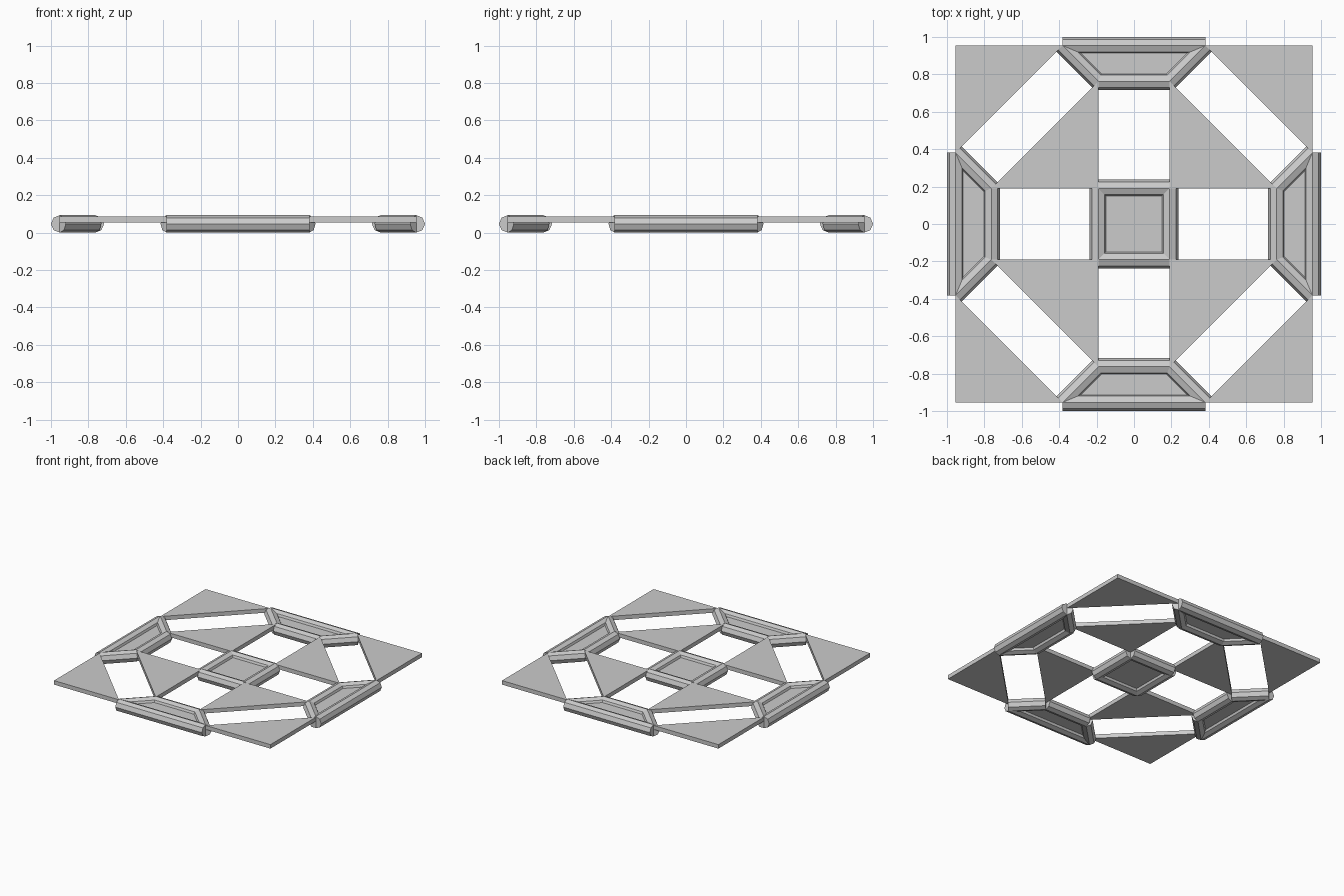
import bpy
import bmesh
from math import pi
from mathutils import Matrix, Vector

if "Cube" in bpy.data.objects:
    bpy.data.objects.remove(bpy.data.objects["Cube"], do_unlink=True)

UNIT = 0.1907        # layout grid step
RADIUS = 0.0465      # rail radius, also the height of the rail axis

grey = bpy.data.materials.new("light_grey")
grey.use_nodes = True
colour = (0.6, 0.6, 0.6, 1)
grey.diffuse_color = colour
grey.node_tree.nodes["Principled BSDF"].inputs["Base Color"].default_value = colour


def finish(name, bm):
    bmesh.ops.recalc_face_normals(bm, faces=bm.faces)
    mesh = bpy.data.meshes.new(name)
    bm.to_mesh(mesh)
    bm.free()
    mesh.materials.append(grey)
    bpy.context.collection.objects.link(bpy.data.objects.new(name, mesh))


def turned(points, quarter):
    rot = Matrix.Rotation(quarter * pi / 2, 3, 'Z')
    return [rot @ Vector((x * UNIT, y * UNIT, 0)) for x, y in points]


def slab(name, points, bottom, top):
    bm = bmesh.new()
    face = bm.faces.new([bm.verts.new(p + Vector((0, 0, bottom))) for p in points])
    result = bmesh.ops.extrude_face_region(bm, geom=[face], use_keep_orig=True)
    moved = [v for v in result["geom"] if isinstance(v, bmesh.types.BMVert)]
    bmesh.ops.translate(bm, verts=moved, vec=(0, 0, top - bottom))
    finish(name, bm)


def rail(name, start, end):
    # Octagonal bar with a ridge along its top
    bm = bmesh.new()
    along = end - start
    direction = along.normalized()
    side = Vector((0, 0, 1)).cross(direction)
    frame = Matrix((side, Vector((0, 0, 1)), direction)).transposed().to_4x4()
    centre = (start + end) / 2 + Vector((0, 0, RADIUS))
    bmesh.ops.create_cone(bm, cap_ends=True, segments=8, radius1=RADIUS,
                          radius2=RADIUS, depth=along.length,
                          matrix=Matrix.Translation(centre) @ frame)
    finish(name, bm)


def framed_panel(name, points):
    # Recessed panel with a rail on every edge
    slab(name + "_panel", points, RADIUS - 0.016, RADIUS + 0.016)
    for i, start in enumerate(points):
        rail(f"{name}_rail_{i + 1}", start, points[(i + 1) % len(points)])


# Centre square
framed_panel("centre", turned([(-1, -1), (1, -1), (1, 1), (-1, 1)], 0))

for q, (edge, corner) in enumerate([("back", "back_left"), ("right", "back_right"),
                                    ("front", "front_right"), ("left", "front_left")]):
    # Trapezoid on each side
    framed_panel(edge, turned([(-1, 4), (1, 4), (2, 5), (-2, 5)], q))
    # Flat triangles between the framed panels and at the corners
    slab(corner + "_inner_triangle", turned([(1, 1), (4, 1), (1, 4)], q), 0.055, 0.087)
    slab(corner + "_corner_triangle", turned([(5, 5), (2, 5), (5, 2)], q), 0.055, 0.087)
